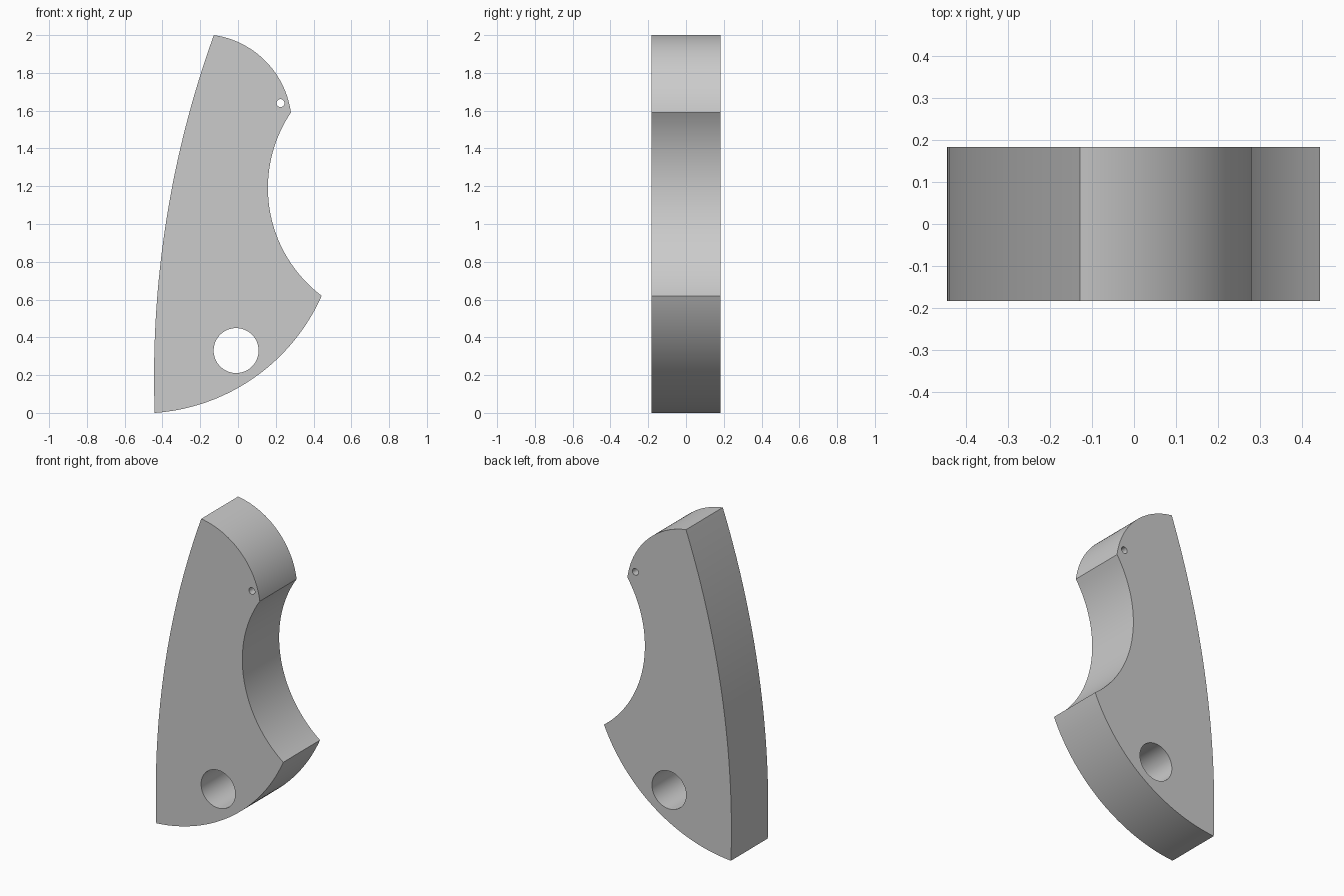
import bpy
import bmesh
import math
from mathutils import Vector

cube = bpy.data.objects.get("Cube")
if cube:
    bpy.data.objects.remove(cube, do_unlink=True)

HALF_DEPTH = 0.183
STEPS = 40


def arc(start, end, bulge):
    """Circular arc in x-z; bulge is the height to the right of the chord."""
    a, b = Vector(start), Vector(end)
    chord = b - a
    half = chord.length / 2
    normal = Vector((chord.y, -chord.x)).normalized()
    radius = (half * half + bulge * bulge) / (2 * bulge)
    centre = (a + b) / 2 + normal * (bulge - radius)
    sweep = 4 * math.atan(bulge / half)
    first = a - centre
    pts = []
    for i in range(STEPS):
        t = sweep * i / STEPS
        c, s = math.cos(t), math.sin(t)
        pts.append(centre + Vector((first.x * c - first.y * s,
                                    first.x * s + first.y * c)))
    return pts


def circle(x, z, radius, count):
    return [Vector((x + radius * math.cos(math.tau * i / count),
                    z + radius * math.sin(math.tau * i / count)))
            for i in range(count)]


# Outline corners, counter-clockwise from the lower left
heel = (-0.441, 0.0)
toe = (0.443, 0.62)
beak = (0.28, 1.59)
crown = (-0.128, 2.0)
outline = (arc(heel, toe, 0.15) + arc(toe, beak, -0.196)
           + arc(beak, crown, 0.097) + arc(crown, heel, 0.097))

# Pivot hole and small pin hole
loops = [outline, circle(-0.01, 0.33, 0.119, 64), circle(0.225, 1.64, 0.021, 24)]

# Fill the flat profile, then extrude it through the thickness
bm = bmesh.new()
edges = []
for loop in loops:
    verts = [bm.verts.new((p.x, -HALF_DEPTH, p.y)) for p in loop]
    edges += [bm.edges.new((v, verts[(i + 1) % len(verts)]))
              for i, v in enumerate(verts)]
bmesh.ops.triangle_fill(bm, edges=edges, use_beauty=True, normal=(0, -1, 0))
ext = bmesh.ops.extrude_face_region(bm, geom=bm.faces[:])
moved = [g for g in ext["geom"] if isinstance(g, bmesh.types.BMVert)]
bmesh.ops.translate(bm, verts=moved, vec=(0, 2 * HALF_DEPTH, 0))
bmesh.ops.recalc_face_normals(bm, faces=bm.faces[:])

mesh = bpy.data.meshes.new("lever_plate")
bm.to_mesh(mesh)
bm.free()
plate = bpy.data.objects.new("lever_plate", mesh)
bpy.context.collection.objects.link(plate)

# Plain grey finish
grey = bpy.data.materials.new("plain_grey")
grey.use_nodes = True
colour = (0.6, 0.6, 0.6, 1.0)
grey.diffuse_color = colour
grey.node_tree.nodes["Principled BSDF"].inputs["Base Color"].default_value = colour
mesh.materials.append(grey)

# Smooth curved walls with crisp rims
bpy.ops.object.select_all(action="DESELECT")
plate.select_set(True)
bpy.context.view_layer.objects.active = plate
bpy.ops.object.shade_smooth_by_angle(angle=math.radians(30))
